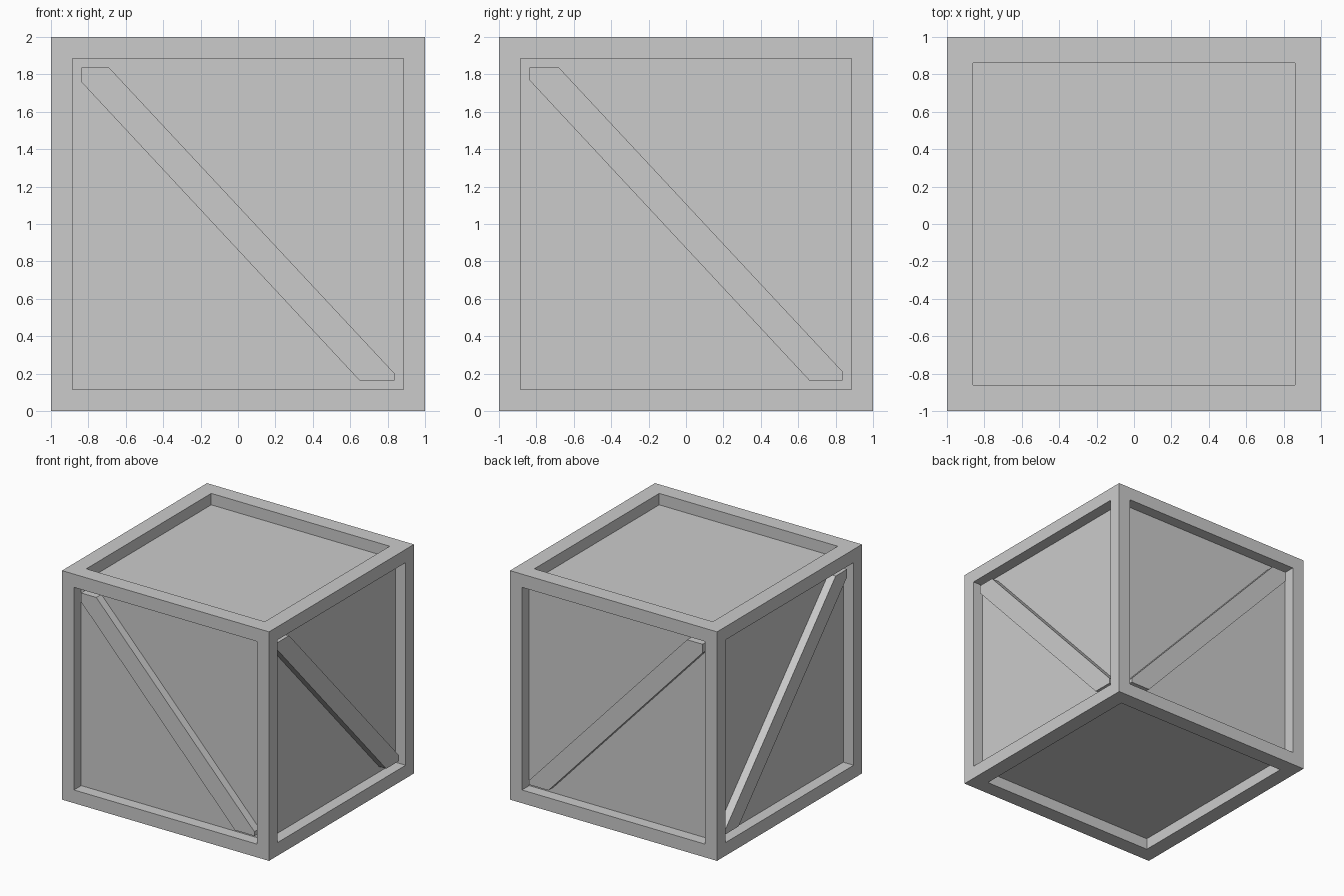
import bpy, bmesh
from mathutils import Vector

if "Cube" in bpy.data.objects:
    bpy.data.objects.remove(bpy.data.objects["Cube"])

PANEL_DEPTH = 0.10   # panel recess below the frame
BRACE_FACE = 0.97    # distance of brace surface from centre


def make_object(name, bm):
    bmesh.ops.recalc_face_normals(bm, faces=bm.faces[:])
    mesh = bpy.data.meshes.new(name)
    bm.to_mesh(mesh)
    bm.free()
    obj = bpy.data.objects.new(name, mesh)
    bpy.context.collection.objects.link(obj)
    return obj


# Crate body: cube with an inset, recessed panel on each face
bm = bmesh.new()
bmesh.ops.create_cube(bm, size=2)
bmesh.ops.translate(bm, verts=bm.verts[:], vec=(0, 0, 1))
bm.normal_update()
for face in bm.faces[:]:
    normal = face.normal.copy()
    border = 0.195 if abs(normal.z) > 0.5 else 0.163
    bmesh.ops.inset_individual(bm, faces=[face], thickness=border)
    result = bmesh.ops.extrude_discrete_faces(bm, faces=[face])
    panel = result["faces"][0]
    bmesh.ops.translate(bm, verts=panel.verts[:], vec=-normal * PANEL_DEPTH)
make_object("crate_body", bm)


# Diagonal braces: outline fitted to the opening, extruded out from the panel
def brace(name, outline, place, direction):
    bm = bmesh.new()
    base = 1 - PANEL_DEPTH - 0.01
    verts = [bm.verts.new(place(u, z, base)) for u, z in outline]
    face = bm.faces.new(verts)
    result = bmesh.ops.extrude_face_region(bm, geom=[face])
    moved = [v for v in result["geom"] if isinstance(v, bmesh.types.BMVert)]
    bmesh.ops.translate(bm, verts=moved,
                        vec=Vector(direction) * (BRACE_FACE - base))
    make_object(name, bm)


def outline(left, top, right, bottom):
    e, lo, hi = 0.838, 0.163, 1.837
    return [(-e, left), (-e, hi), (top, hi), (e, right), (e, lo), (bottom, lo)]


front_shape = outline(1.76, -0.69, 0.20, 0.65)
side_shape = outline(1.77, -0.68, 0.21, 0.66)
for s, fb, lr in ((-1, "front", "left"), (1, "back", "right")):
    brace(fb + "_brace", front_shape, lambda u, z, d: (u, s * d, z), (0, s, 0))
    brace(lr + "_brace", side_shape, lambda u, z, d: (s * d, u, z), (s, 0, 0))
